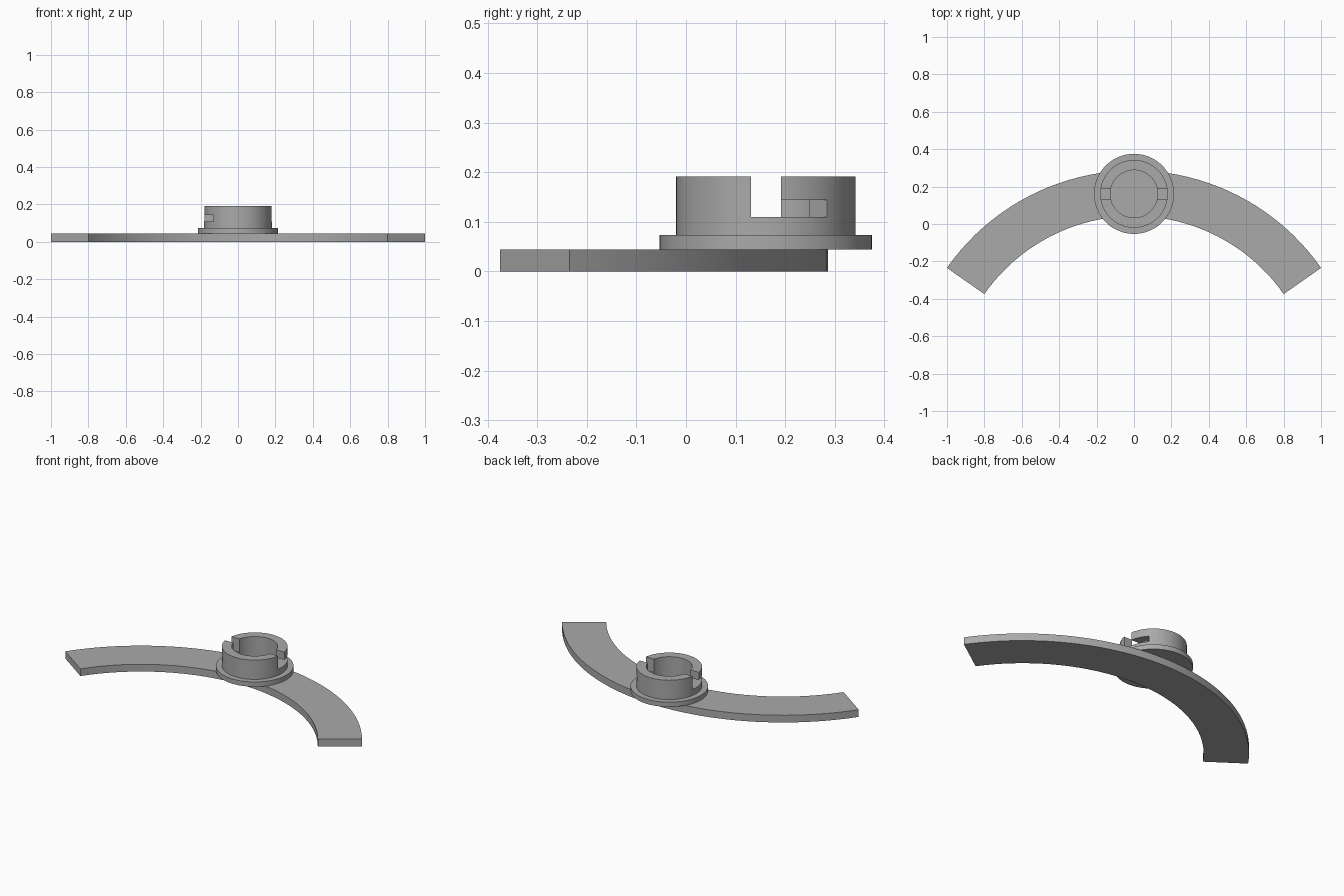
import bpy, bmesh
from math import cos, sin, radians

cube = bpy.data.objects.get("Cube")
if cube:
    bpy.data.objects.remove(cube, do_unlink=True)

grey = bpy.data.materials.new("plain grey")
grey.use_nodes = True
colour = (0.4, 0.4, 0.4, 1)
grey.diffuse_color = colour
grey.node_tree.nodes["Principled BSDF"].inputs["Base Color"].default_value = colour

HUB_Y = 0.161
FLANGE_TOP = 0.073


def finish(name, bm):
    bmesh.ops.recalc_face_normals(bm, faces=bm.faces)
    mesh = bpy.data.meshes.new(name)
    bm.to_mesh(mesh)
    bm.free()
    mesh.materials.append(grey)
    obj = bpy.data.objects.new(name, mesh)
    bpy.context.collection.objects.link(obj)
    return obj


def ring_sector(name, r_in, r_out, start, end, z0, z1, cy, steps):
    """Rectangular section swept around a vertical axis at (0, cy)."""
    bm = bmesh.new()
    closed = end - start >= 360
    loops = []
    for i in range(steps if closed else steps + 1):
        a = radians(start + (end - start) * i / steps)
        section = ((r_in, z0), (r_out, z0), (r_out, z1), (r_in, z1))
        loops.append([bm.verts.new((r * cos(a), cy + r * sin(a), z)) for r, z in section])
    pairs = list(zip(loops, loops[1:]))
    if closed:
        pairs.append((loops[-1], loops[0]))
    else:
        bm.faces.new(loops[0])
        bm.faces.new(loops[-1])
    for a, b in pairs:
        for k in range(4):
            n = (k + 1) % 4
            bm.faces.new((a[k], a[n], b[n], b[k]))
    return finish(name, bm)


def box(name, size, centre):
    bm = bmesh.new()
    bmesh.ops.create_cube(bm, size=1)
    bmesh.ops.scale(bm, vec=size, verts=bm.verts)
    bmesh.ops.translate(bm, vec=centre, verts=bm.verts)
    return finish(name, bm)


def select_only(obj):
    bpy.ops.object.select_all(action="DESELECT")
    obj.select_set(True)
    bpy.context.view_layer.objects.active = obj


def cut(target, cutter):
    cutter.hide_render = True
    mod = target.modifiers.new("cut", "BOOLEAN")
    mod.operation = "DIFFERENCE"
    mod.solver = "EXACT"
    mod.object = cutter
    select_only(target)
    bpy.ops.object.modifier_apply(modifier=mod.name)
    bpy.data.objects.remove(cutter, do_unlink=True)


# Curved base strip
base = ring_sector("curved_base", 0.977, 1.221, 35, 145, 0, 0.044, -0.935, 40)

# Round flange, closed in the middle
bm = bmesh.new()
bmesh.ops.create_cone(bm, cap_ends=True, segments=64, radius1=0.214, radius2=0.214,
                      depth=FLANGE_TOP - 0.044)
bmesh.ops.translate(bm, vec=(0, HUB_Y, (FLANGE_TOP + 0.044) / 2), verts=bm.verts)
flange = finish("flange", bm)

# Socket wall with two L-shaped locking slots
socket = ring_sector("socket_wall", 0.127, 0.181, 0, 360, 0.06, 0.191, HUB_Y, 64)
cut(socket, box("entry_slot_cutter", (0.6, 0.06, 0.2), (0, HUB_Y, 0.21)))
for turn in (0, 180):
    cut(socket, ring_sector("locking_slot_cutter", 0.1, 0.22, turn, turn + 43,
                            0.11, 0.144, HUB_Y, 8))

for obj in (base, flange, socket):
    select_only(obj)
    bpy.ops.object.shade_smooth_by_angle(angle=radians(30))
